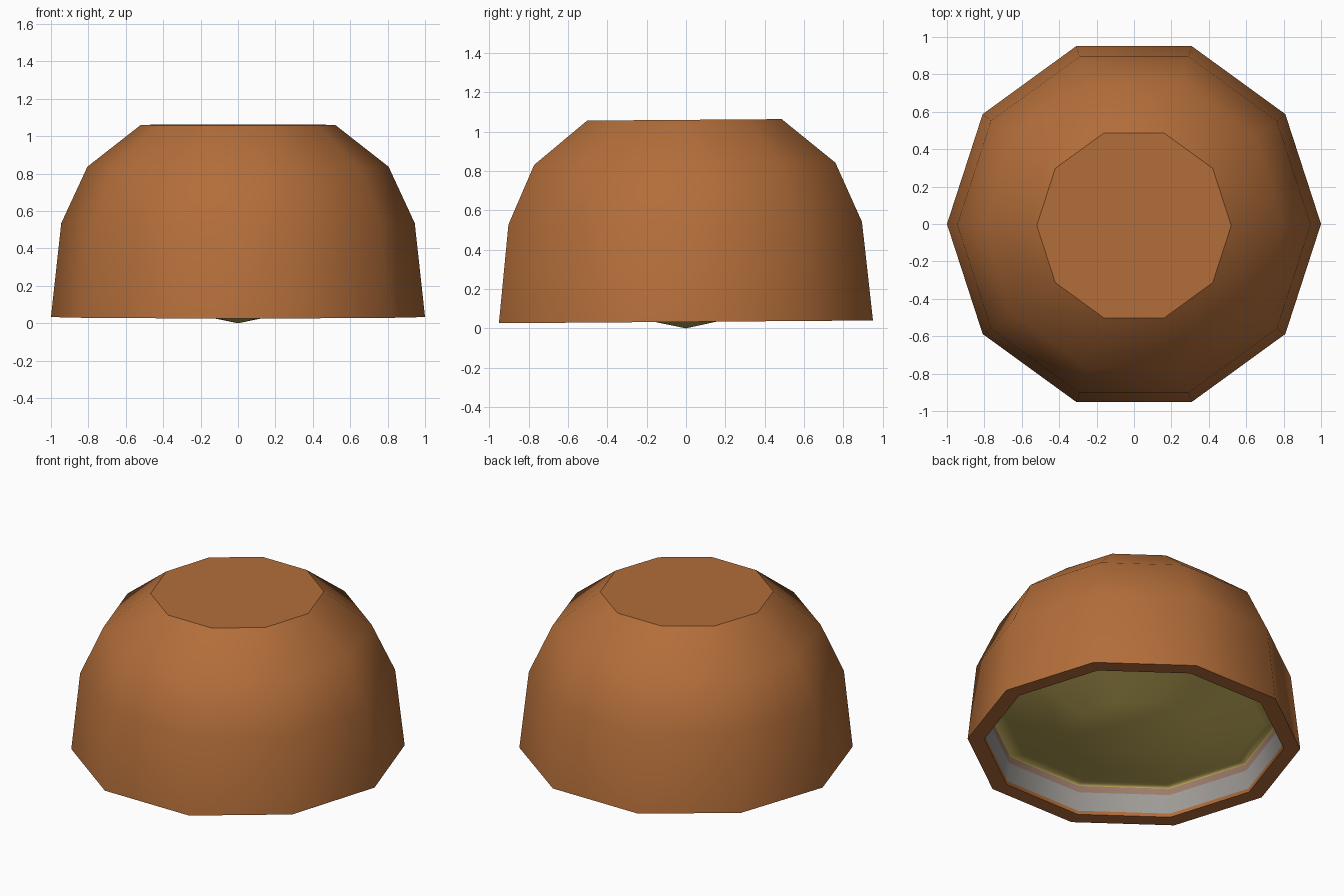
import bpy, bmesh, math

if "Cube" in bpy.data.objects:
    bpy.data.objects.remove(bpy.data.objects["Cube"])

SIDES = 10
TILT = 0.0075  # the whole model leans very slightly


def material(name, rgb):
    m = bpy.data.materials.new(name)
    m.diffuse_color = (*rgb, 1)
    m.use_nodes = True
    m.node_tree.nodes["Principled BSDF"].inputs["Base Color"].default_value = m.diffuse_color
    return m


def lathe(name, profile, mat, smooth_angle):
    """Spin a list of (radius, height) points into a ten-sided surface."""
    bm = bmesh.new()
    rings = []
    for r, z in profile:
        if r == 0:
            rings.append([bm.verts.new((0, 0, z))] * SIDES)
        else:
            rings.append([bm.verts.new((r * math.cos(a), r * math.sin(a), z))
                          for a in (math.tau * i / SIDES for i in range(SIDES))])
    for low, high in zip(rings, rings[1:]):
        for i in range(SIDES):
            j = (i + 1) % SIDES
            corners = dict.fromkeys((low[i], low[j], high[j], high[i]))
            bm.faces.new(list(corners))
    me = bpy.data.meshes.new(name)
    bm.to_mesh(me)
    bm.free()
    me.materials.append(mat)
    ob = bpy.data.objects.new(name, me)
    bpy.context.collection.objects.link(ob)
    ob.rotation_euler.x = TILT
    bpy.ops.object.select_all(action='DESELECT')
    ob.select_set(True)
    bpy.context.view_layer.objects.active = ob
    bpy.ops.object.shade_smooth_by_angle(angle=math.radians(smooth_angle))
    return ob


brown = material("shell brown", (0.45, 0.155, 0.042))
grey = material("pale grey", (0.34, 0.325, 0.305))
pink = material("dusty pink", (0.33, 0.20, 0.145))
olive = material("olive", (0.60, 0.46, 0.115))

# Outer shell: inner lip, flat rim, rounded wall; the top is a separate flat facet
lathe("shell", [(0.895, 0.055), (0.90, 0.033), (1.0, 0.033), (0.945, 0.535),
                (0.805, 0.837), (0.52, 1.06)], brown, 40)
lathe("shell_top", [(0.52, 1.06), (0, 1.06)], brown, 30)

# Inner lining, seen from below: a grey band and a pink band above it (inward facing)
lathe("grey_lining", [(0.88, 0.175), (0.895, 0.055)], grey, 40)
lathe("pink_lining", [(0.873, 0.215), (0.88, 0.175)], pink, 40)

# Filling: low point on the ground, shallow bulge, then a curled edge against the lining
lathe("filling", [(0, 0), (0.42, 0.085), (0.78, 0.20), (0.868, 0.225), (0.873, 0.215)],
      olive, 180)

# Make the bowl face down and the top face up
for name, sign in (("filling", -1), ("shell_top", 1)):
    me = bpy.data.objects[name].data
    if me.polygons[0].normal.z * sign < 0:
        me.flip_normals()
